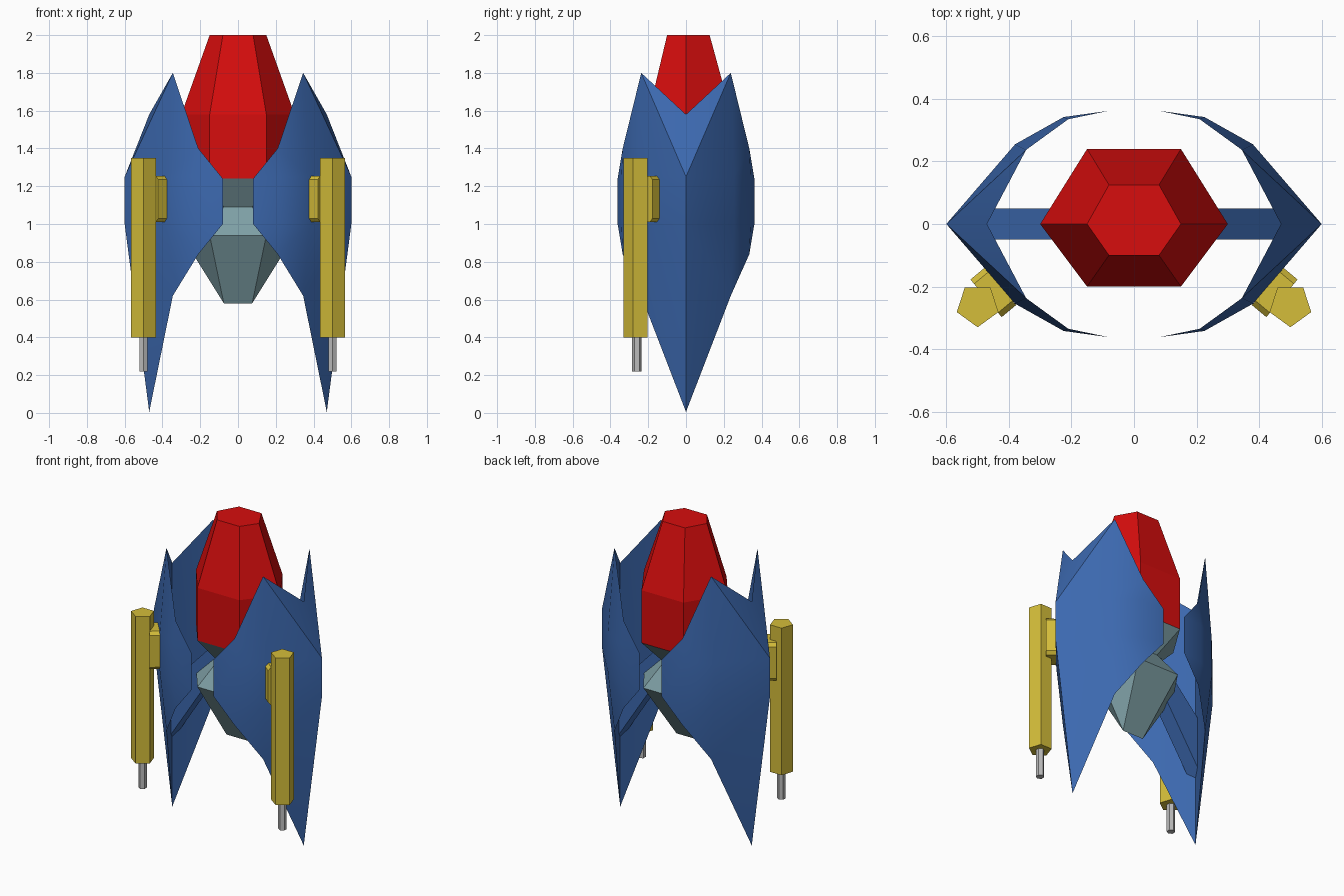
import bpy, bmesh, math
from mathutils import Vector

if "Cube" in bpy.data.objects:
    bpy.data.objects.remove(bpy.data.objects["Cube"])


def material(name, rgb):
    m = bpy.data.materials.new(name)
    m.diffuse_color = (*rgb, 1)
    m.use_nodes = True
    m.node_tree.nodes["Principled BSDF"].inputs["Base Color"].default_value = m.diffuse_color
    return m


RED = material("red", (0.68, 0.004, 0.004))
BLUE = material("blue", (0.045, 0.14, 0.43))
YELLOW = material("yellow", (0.66, 0.51, 0.042))
TEAL = material("grey_teal", (0.21, 0.35, 0.38))
STEEL = material("light_grey", (0.5, 0.5, 0.5))


def make(name, bm, mat):
    bmesh.ops.remove_doubles(bm, verts=bm.verts, dist=0.0005)
    bmesh.ops.recalc_face_normals(bm, faces=bm.faces)
    me = bpy.data.meshes.new(name)
    bm.to_mesh(me)
    bm.free()
    me.materials.append(mat)
    ob = bpy.data.objects.new(name, me)
    bpy.context.collection.objects.link(ob)
    return ob


def loft(name, rings, mat):
    """Skin a stack of rings with equal point counts and cap both ends."""
    bm = bmesh.new()
    rows = [[bm.verts.new(p) for p in r] for r in rings]
    n = len(rows[0])
    for a, b in zip(rows, rows[1:]):
        for i in range(n):
            j = (i + 1) % n
            bm.faces.new((a[i], a[j], b[j], b[i]))
    bm.faces.new(rows[0])
    bm.faces.new(rows[-1])
    return make(name, bm, mat)


def hexring(w, hx, yf, yb, z):
    return [(w, 0 if yb > 0 else yb, z), (hx, yb, z), (-hx, yb, z),
            (-w, 0 if yb > 0 else yb, z), (-hx, yf, z), (hx, yf, z)]


def ngon(x, y, z, r, n):
    return [(x + r * math.sin(2 * math.pi * i / n),
             y - r * math.cos(2 * math.pi * i / n), z) for i in range(n)]


# Central body: red hull and waisted engine below it
loft("hull", [hexring(.15, .08, -.10, .125, 2.0),
              hexring(.30, .15, -.20, .24, 1.58),
              hexring(.30, .15, -.20, .24, 1.24)], RED)
loft("engine_neck", [hexring(.30, .15, -.20, .24, 1.24),
                     hexring(.15, .075, -.10, .12, 1.09),
                     hexring(.30, .15, -.20, .22, .94)], TEAL)
# Engine tapers to a short edge
bm = bmesh.new()
top = [bm.verts.new(p) for p in hexring(.30, .15, -.20, .22, .94)]
r = bm.verts.new((.075, -.01, .58))
l = bm.verts.new((-.075, -.01, .58))
bm.faces.new(top)
for f in ((top[0], top[1], r), (top[1], top[2], l, r), (top[2], top[3], l),
          (top[3], top[4], l), (top[4], top[5], r, l), (top[5], top[0], r)):
    bm.faces.new(f)
make("engine", bm, TEAL)

# Wing columns: boundary x, y, outer x, y, top z, bottom z
COLS = [(.47, 0, .60, 0, 1.58, .005),
        (.345, .237, .38, .255, 1.80, .62),
        (.21, .335, .225, .342, 1.40, .84),
        (.08, .362, .08, .362, 1.24, 1.0)]


def wing(name, s):
    bm = bmesh.new()
    for side in (1, -1):
        cols = []
        for x, y, ox, oy, zt, zb in COLS:
            up, low = min(1.25, zt), max(1.0, zb)
            pts = [(x, y, zt), (ox, oy, up), (ox, oy, low), (x, y, zb)]
            cols.append([bm.verts.new((s * a, side * b, c)) for a, b, c in pts])
        for k, (a, b) in enumerate(zip(cols, cols[1:])):
            if k < 2:
                bm.faces.new((a[0], b[0], a[1]))
                bm.faces.new((b[0], b[1], a[1]))
                bm.faces.new((a[2], b[2], b[3], a[3]))
            else:
                bm.faces.new((a[0], b[0], a[1]))
                bm.faces.new((a[2], b[2], a[3]))
            bm.faces.new((a[1], b[1], b[2], a[2]))
            bm.faces.new((a[0], a[3], b[3], b[0]))   # inner skin
    ob = make(name, bm, BLUE)
    bpy.ops.object.select_all(action='DESELECT')
    ob.select_set(True)
    bpy.context.view_layer.objects.active = ob
    bpy.ops.object.shade_smooth_by_angle(angle=math.radians(28))


for s, side in ((-1, "left"), (1, "right")):
    wing(side + "_wing", s)
    # Sloping strut from waist to wing
    loft(side + "_strut",
         [[(s * x, -.05, lo), (s * x, .05, lo), (s * x, .05, hi), (s * x, -.05, hi)]
          for x, lo, hi in ((.10, 1.03, 1.2), (.475, .45, .80))], BLUE)
    # Five-sided gun with barrel
    gx, gy = s * .5, -.26
    loft(side + "_gun", [ngon(gx, gy, z, .07, 5) for z in (.40, 1.35)], YELLOW)
    loft(side + "_barrel", [ngon(gx, gy, z, .025, 6) for z in (.22, .41)], STEEL)
    # Chamfered bracket facing the wing
    across, depth = Vector((-s * .64, -.77, 0)), Vector((-s * .77, .64, 0))
    prof = [(-.078, 1.03), (-.06, 1.01), (.06, 1.01), (.078, 1.03),
            (.078, 1.235), (.06, 1.255), (-.06, 1.255), (-.078, 1.235)]
    loft(side + "_bracket",
         [[Vector((gx, gy, z)) + across * u + depth * d for u, z in prof]
          for d in (.035, .095)], YELLOW)
